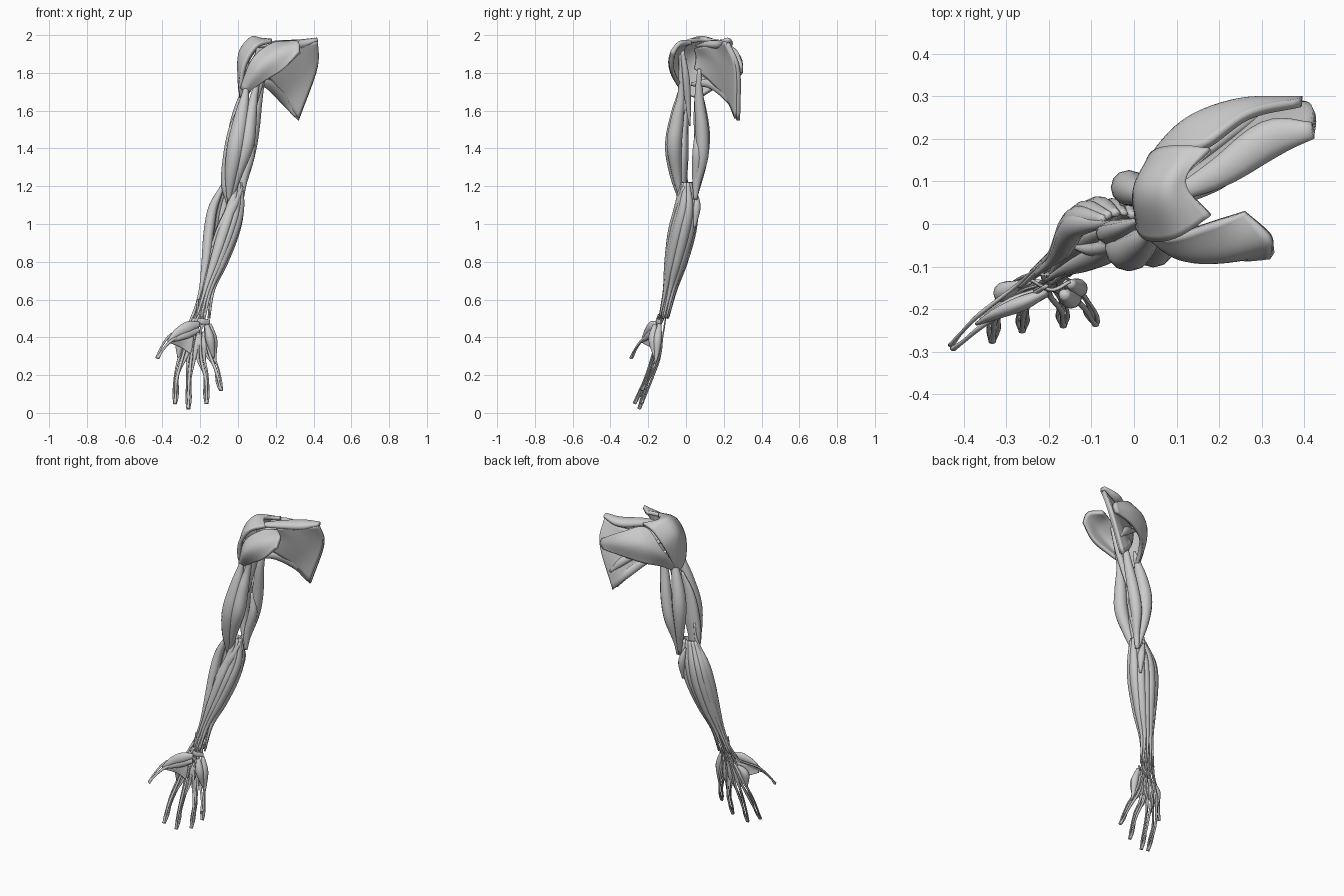
import bpy, bmesh, math
from mathutils import Vector


def catmull(pts, steps):
    """Smooth curve through points of any dimension."""
    p = [Vector(q) for q in pts]
    p = [p[0] * 2 - p[1]] + p + [p[-1] * 2 - p[-2]]
    out = []
    for i in range(1, len(p) - 2):
        a, b, c, d = p[i - 1:i + 3]
        for k in range(steps):
            t = k / steps
            out.append(0.5 * (2 * b + (c - a) * t + (2 * a - 5 * b + 4 * c - d) * t * t
                              + (3 * b - a - 3 * c + d) * t ** 3))
    return out + [p[-2]]


def finish(name, bm):
    bmesh.ops.recalc_face_normals(bm, faces=bm.faces)
    for f in bm.faces:
        f.smooth = True
    me = bpy.data.meshes.new(name)
    bm.to_mesh(me)
    bm.free()
    ob = bpy.data.objects.new(name, me)
    bpy.context.collection.objects.link(ob)
    return ob


def muscle(name, pts, flat=1.0, face=(0, -1, 0), sides=12, steps=6):
    """Tube through (x, y, z, radius) points; 'flat' thins it along 'face'."""
    s = catmull(pts, steps)
    bm = bmesh.new()
    rings = []
    for i, q in enumerate(s):
        c, r = q.to_3d(), max(q[3], 0.003)
        tan = (s[min(i + 1, len(s) - 1)].to_3d() - s[max(i - 1, 0)].to_3d()).normalized()
        u = tan.cross(Vector(face)).normalized()
        v = u.cross(tan) * max(flat, 0.003 / r if r < 0.006 else flat)
        rings.append([bm.verts.new(c + r * (u * math.cos(a) + v * math.sin(a)))
                      for a in (2 * math.pi * k / sides for k in range(sides))])
    for a, b in zip(rings, rings[1:]):
        for k in range(sides):
            j = (k + 1) % sides
            bm.faces.new((a[k], a[j], b[j], b[k]))
    bm.faces.new(rings[0])
    bm.faces.new(rings[-1])
    return finish(name, bm)


def sheet(name, rows, thick):
    """Broad curved muscle: smooth surface through rows of points, thickened."""
    along = [catmull(col, 7) for col in zip(*rows)]
    grid = [catmull(r, 8) for r in zip(*along)]
    bm = bmesh.new()
    vs = [[bm.verts.new(p) for p in r] for r in grid]
    for a, b in zip(vs, vs[1:]):
        for k in range(len(a) - 1):
            bm.faces.new((a[k], a[k + 1], b[k + 1], b[k]))
    ob = finish(name, bm)
    m = ob.modifiers.new("thickness", "SOLIDIFY")
    m.thickness, m.offset = thick, 0
    return ob


# shoulder cap: front, middle and rear parts
sheet("deltoid_front", [
    [(.26, .03, 1.96), (.32, -.03, 1.96), (.325, -.075, 1.91)],
    [(.18, .0, 1.95), (.21, -.075, 1.90), (.24, -.075, 1.82)],
    [(.08, -.03, 1.87), (.11, -.075, 1.82), (.14, -.05, 1.76)],
    [(.02, .0, 1.72), (.03, -.02, 1.71), (.05, -.01, 1.70)]], .022)
sheet("deltoid_middle", [
    [(.18, .02, 1.97), (.12, .10, 1.975), (.18, .175, 1.965)],
    [(.10, -.03, 1.94), (.07, .08, 1.98), (.11, .18, 1.94)],
    [(.04, -.035, 1.85), (.012, .075, 1.90), (.05, .165, 1.86)],
    [(.015, -.01, 1.74), (.01, .06, 1.75), (.03, .11, 1.75)],
    [(.02, .02, 1.68), (.02, .05, 1.67), (.03, .07, 1.68)]], .022)
sheet("deltoid_rear", [
    [(.39, .285, 1.86), (.395, .29, 1.83), (.38, .29, 1.80)],
    [(.27, .255, 1.92), (.25, .285, 1.86), (.25, .27, 1.78)],
    [(.16, .18, 1.95), (.13, .24, 1.86), (.14, .225, 1.75)],
    [(.06, .165, 1.84), (.055, .165, 1.79), (.08, .15, 1.72)],
    [(.02, .07, 1.70), (.03, .07, 1.69), (.04, .07, 1.67)]], .022)

# shoulder blade muscles, front and back layers
blade = [[(.42, .21, 1.97), (.415, .265, 1.83), (.32, .265, 1.56)],
         [(.30, .16, 1.95), (.32, .21, 1.82), (.25, .22, 1.66)],
         [(.20, .09, 1.94), (.20, .12, 1.87), (.17, .12, 1.77)],
         [(.10, .05, 1.93), (.09, .06, 1.88), (.09, .05, 1.82)]]
sheet("subscapularis", blade, .02)
sheet("infraspinatus", [[(x, y + d, z - d) for x, y, z in r]
                        for r, d in zip(blade, (.012, .035, .04, .03))], .02)
muscle("supraspinatus", [(.42, .22, 1.975, .02), (.32, .20, 1.95, .045), (.2, .12, 1.95, .035),
                         (.08, .06, 1.94, .012)], .6, (0, 0, 1))
muscle("teres_major", [(.31, .265, 1.57, .012), (.25, .235, 1.66, .03), (.16, .13, 1.74, .025),
                       (.08, .03, 1.74, .01)], .8)
muscle("teres_minor", [(.34, .28, 1.66, .01), (.25, .235, 1.75, .025), (.08, .10, 1.87, .01)], .8)
muscle("coracobrachialis", [(.15, -.02, 1.92, .01), (.125, .0, 1.78, .018), (.09, .01, 1.65, .016),
                            (.06, .02, 1.52, .004)])

# upper arm
muscle("biceps_long_head", [(.05, .0, 1.92, .006), (.045, -.02, 1.74, .012), (.02, -.045, 1.58, .036),
                            (-.01, -.065, 1.42, .046), (-.035, -.055, 1.27, .034), (-.05, -.03, 1.12, .008)])
muscle("biceps_short_head", [(.14, -.03, 1.91, .008), (.09, -.025, 1.70, .018), (.065, -.045, 1.56, .034),
                             (.045, -.062, 1.42, .04), (.0, -.05, 1.27, .026), (-.04, -.025, 1.12, .007)])
muscle("brachialis", [(.02, .01, 1.64, .008), (-.015, -.01, 1.5, .035), (-.03, -.02, 1.35, .05),
                      (-.05, -.02, 1.2, .038), (-.03, .0, 1.06, .01)], .65)
muscle("triceps_long_head", [(.14, .07, 1.82, .01), (.105, .07, 1.66, .025), (.08, .085, 1.5, .034),
                             (.055, .085, 1.36, .034), (.03, .06, 1.22, .018), (.015, .05, 1.13, .01)])
muscle("triceps_lateral_head", [(.05, .06, 1.76, .008), (.01, .075, 1.6, .034), (-.012, .085, 1.46, .042),
                                (-.012, .08, 1.32, .03), (.01, .05, 1.14, .01)])
muscle("triceps_medial_head", [(.06, .06, 1.5, .01), (.065, .06, 1.38, .026), (.03, .055, 1.24, .022),
                               (.02, .05, 1.13, .01)])
muscle("anconeus", [(-.03, .05, 1.18, .006), (-.01, .055, 1.09, .022), (-.01, .045, .98, .006)])

# forearm: muscles ringed around a tapering axis (x, y, z, half width, half depth)
AXIS = [(-.03, .0, 1.22, .045, .026), (-.06, .0, 1.09, .072, .042), (-.085, -.02, .96, .070, .05),
        (-.122, -.052, .80, .050, .042), (-.165, -.085, .65, .034, .030), (-.197, -.118, .50, .046, .024)]
BELLY = (.010, .027, .031, .025, .011, .005)


def forearm(name, angle, twist, fat, lead=()):
    pts = list(lead)
    for i, ((x, y, z, w, d), r) in enumerate(zip(AXIS, BELLY)):
        a = math.radians(angle + twist * i / 5)
        pts.append((x + w * math.cos(a), y + d * math.sin(a), z, r * fat if i < 5 else r))
    muscle(name, pts, .85, (math.cos(a), math.sin(a), 0))


forearm("brachioradialis", 180, 15, 1.05, [(-.06, .0, 1.33, .008)])
for name, ang, twist, fat in [
        ("radial_extensor_long", 155, 8, 1), ("radial_extensor_short", 130, 10, .95),
        ("finger_extensor", 105, -5, 1), ("little_finger_extensor", 80, -15, .8),
        ("ulnar_extensor", 55, -25, .95), ("ulnar_flexor", 20, -25, 1),
        ("finger_flexor_shallow", -10, -55, 1), ("palmaris", -35, -55, .85),
        ("radial_flexor", -60, -60, .95)]:
    forearm(name, ang, twist, fat)
muscle("pronator", [(.02, -.01, 1.2, .01), (-.03, -.045, 1.09, .026), (-.09, -.06, .97, .024),
                    (-.15, -.05, .85, .006)], .7)
muscle("deep_flexor", [(-.05, -.01, 1.1, .01), (-.09, -.03, .93, .04), (-.14, -.07, .75, .035),
                       (-.195, -.125, .5, .012)], .7)
muscle("thumb_long_abductor", [(-.09, .01, .85, .006), (-.16, -.05, .70, .018), (-.225, -.11, .55, .009),
                               (-.27, -.15, .45, .005)], .7)

# fingers: (name, wrist x, knuckle, middle joint, tip)
FINGERS = [("index", -.215, (-.295, -.165, .29), (-.325, -.205, .18), (-.333, -.272, .05)),
           ("middle", -.203, (-.25, -.16, .275), (-.26, -.20, .16), (-.263, -.247, .022)),
           ("ring", -.19, (-.195, -.155, .285), (-.17, -.19, .18), (-.166, -.235, .05)),
           ("little", -.178, (-.15, -.15, .31), (-.115, -.185, .22), (-.09, -.232, .12))]
for name, wx, k, m, t in FINGERS:
    # palm-side and back-side tendons
    for side, d in (("flexor", -.018), ("extensor", .014)):
        muscle(f"{name}_{side}_tendon", [
            (wx, -.10 + d, .60, .005), (wx, -.122 + d, .50, .006),
            ((wx + k[0]) / 2 - .006, -.138 + d, .40, .006),
            (k[0], k[1] + d, k[2], .008), (m[0], m[1] + d * .8, m[2], .008),
            (m[0] * .4 + t[0] * .6, m[1] * .4 + t[1] * .6 + d * .6, m[2] * .4 + t[2] * .6, .006),
            (t[0], t[1] + d * .3, t[2], .009)], .6, sides=8, steps=5)
    # paired side bands and the small muscles feeding them
    for s in (-1, 1):
        muscle(f"{name}_side_band_{'outer' if s < 0 else 'inner'}", [
            (wx + (k[0] - wx) * .25 + s * .008, -.135, .43, .006),
            (wx + (k[0] - wx) * .6 + s * .014, -.148, .365, .017),
            (k[0] + s * .017, k[1], k[2], .008),
            (m[0] + s * .010, m[1], m[2] + .02, .004),
            (m[0] * .4 + t[0] * .6 + s * .012, m[1] * .4 + t[1] * .6, m[2] * .4 + t[2] * .6, .005),
            (t[0] + s * .004, t[1], t[2] - .002, .006)], .9, sides=8, steps=5)

# thumb and palm edge muscles
muscle("thumb_flexor_tendon", [(-.205, -.145, .52, .006), (-.26, -.18, .43, .008), (-.35, -.235, .385, .008),
                               (-.40, -.275, .33, .006), (-.425, -.293, .29, .009)], .7)
muscle("thumb_extensor_tendon", [(-.225, -.10, .55, .006), (-.27, -.14, .46, .006), (-.36, -.21, .41, .007),
                                 (-.405, -.255, .35, .005), (-.43, -.285, .29, .008)], .7)
muscle("thumb_short_abductor", [(-.205, -.16, .47, .014), (-.26, -.185, .455, .03), (-.32, -.21, .425, .022),
                                (-.37, -.235, .38, .006)], .6)
muscle("thumb_short_flexor", [(-.205, -.165, .44, .012), (-.27, -.19, .42, .026), (-.37, -.235, .375, .006)], .6)
sheet("thumb_adductor", [
    [(-.235, -.16, .43), (-.24, -.165, .37), (-.25, -.165, .31)],
    [(-.29, -.18, .42), (-.29, -.18, .38), (-.30, -.18, .345)],
    [(-.36, -.225, .385), (-.36, -.225, .38), (-.36, -.225, .37)]], .014)
muscle("first_interosseous", [(-.27, -.14, .42, .008), (-.305, -.16, .37, .024), (-.315, -.165, .29, .006)])
muscle("little_finger_abductor", [(-.15, -.14, .47, .01), (-.132, -.15, .39, .022), (-.125, -.155, .31, .012),
                                  (-.12, -.165, .26, .004)])
muscle("little_finger_flexor", [(-.165, -.165, .465, .012), (-.148, -.175, .39, .024), (-.13, -.165, .29, .005)])
# wrist band
muscle("wrist_band", [(-.245, -.13, .49, .014), (-.195, -.155, .485, .016), (-.15, -.135, .48, .014)], .3)
